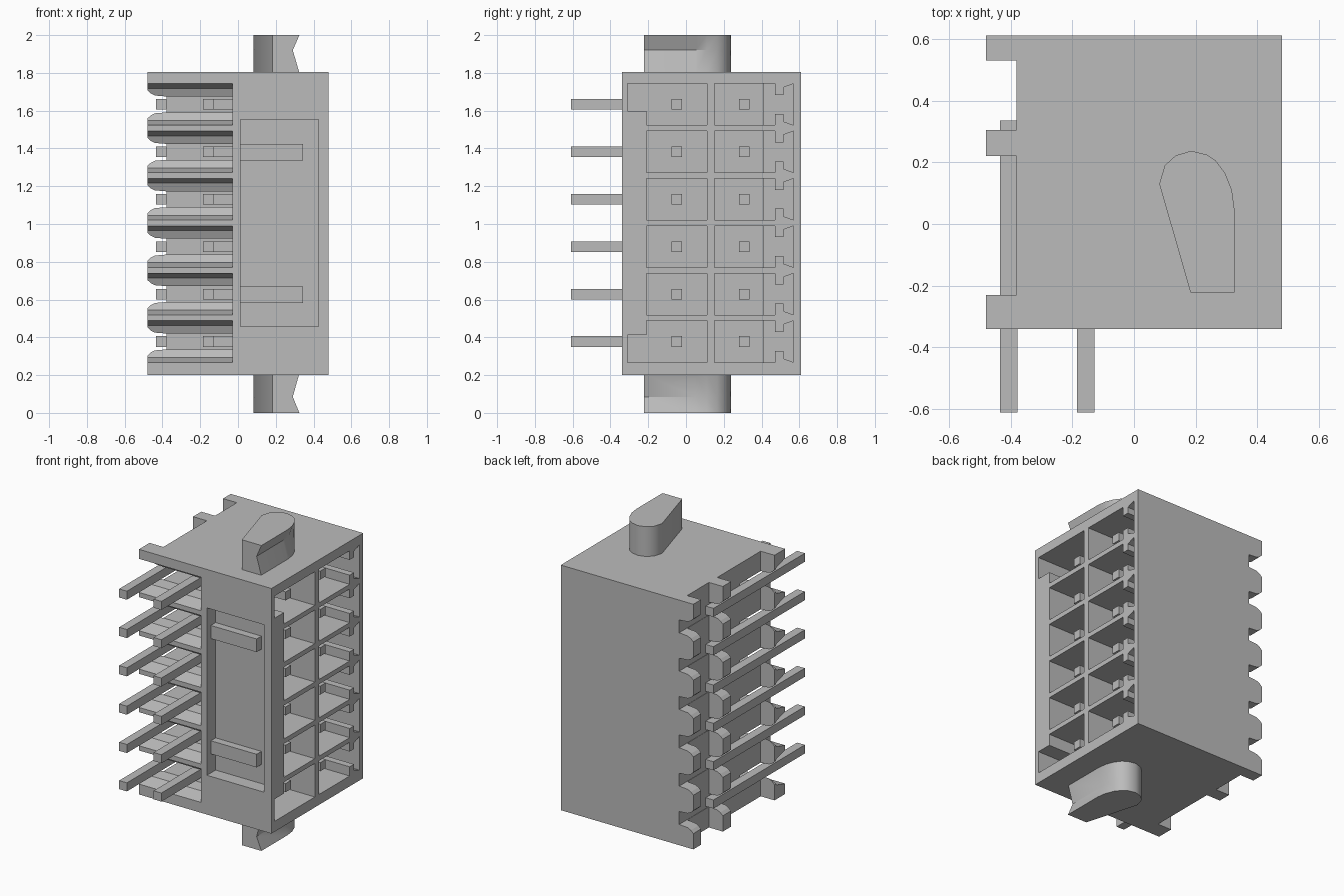
import bpy, bmesh, math
from mathutils import Vector

old = bpy.data.objects.get("Cube")
if old:
    bpy.data.objects.remove(old, do_unlink=True)

grey = bpy.data.materials.new("light_grey")
grey.use_nodes = True
colour = (0.5, 0.5, 0.5, 1)
grey.diffuse_color = colour
grey.node_tree.nodes["Principled BSDF"].inputs["Base Color"].default_value = colour

ROWS = [0.378 + 0.251 * i for i in range(6)]


def place(axis, p, t):
    """Profile point p in the plane across axis, at distance t along it."""
    return {"x": (t, p[0], p[1]), "y": (p[0], t, p[1]), "z": (p[0], p[1], t)}[axis]


def prism(bm, axis, profile, lo, hi):
    rings = [[bm.verts.new(place(axis, p, t)) for p in profile] for t in (lo, hi)]
    faces = [bm.faces.new(r) for r in rings]
    n = len(profile)
    for i in range(n):
        j = (i + 1) % n
        faces.append(bm.faces.new((rings[0][i], rings[0][j], rings[1][j], rings[1][i])))
    bmesh.ops.recalc_face_normals(bm, faces=faces)


def box(bm, x0, x1, y0, y1, z0, z1):
    prism(bm, "z", [(x0, y0), (x1, y0), (x1, y1), (x0, y1)], z0, z1)


def finish(bm, name):
    mesh = bpy.data.meshes.new(name)
    bm.to_mesh(mesh)
    bm.free()
    mesh.materials.append(grey)
    ob = bpy.data.objects.new(name, mesh)
    bpy.context.scene.collection.objects.link(ob)
    return ob


def carve(target, bm):
    cutter = finish(bm, "cutter")
    cutter.hide_render = True
    mod = target.modifiers.new("carve", "BOOLEAN")
    mod.operation, mod.solver, mod.object = "DIFFERENCE", "EXACT", cutter
    bpy.context.view_layer.update()
    result = bpy.data.meshes.new_from_object(
        target.evaluated_get(bpy.context.evaluated_depsgraph_get()))
    target.modifiers.clear()
    target.data = result
    bpy.data.objects.remove(cutter, do_unlink=True)


# Housing block
bm = bmesh.new()
box(bm, -0.48, 0.48, -0.34, 0.61, 0.2, 1.805)
housing = finish(bm, "housing")

# Gaps that leave three rows of standoff posts
bm = bmesh.new()
box(bm, -0.6, -0.38, -0.23, 0.22, 0, 2)
box(bm, -0.6, -0.38, 0.305, 0.53, 0, 2)
carve(housing, bm)

# Flared pin notches through the posts
bm = bmesh.new()
half = [(-0.6, 0.075), (-0.48, 0.075), (-0.462, 0.058), (-0.44, 0.047), (-0.378, 0.042)]
for c in ROWS:
    prism(bm, "y", [(x, c + z) for x, z in half] + [(x, c - z) for x, z in reversed(half)], -0.5, 0.8)
carve(housing, bm)

# Stepped pin channels in the front
bm = bmesh.new()
half = [(-0.4, 0.11), (-0.34, 0.11), (-0.25, 0.085), (-0.23, 0.042), (-0.02, 0.042)]
for c in ROWS:
    prism(bm, "x", [(y, c + z) for y, z in half] + [(y, c - z) for y, z in reversed(half)], -0.6, -0.03)
carve(housing, bm)

# Contact cavities with keyed dovetail slots
bm = bmesh.new()
dovetail = [(0.47, 0.11), (0.47, 0.05), (0.515, 0.05), (0.515, 0.09), (0.57, 0.11)]
for i, c in enumerate(ROWS):
    lower = [(0.11, c - 0.11), (0.11, c + 0.11)]
    if i == 5:
        lower += [(-0.31, c + 0.11), (-0.31, c - 0.035), (-0.21, c - 0.035), (-0.21, c - 0.11)]
    elif i == 0:
        lower += [(-0.21, c + 0.11), (-0.21, c + 0.035), (-0.31, c + 0.035), (-0.31, c - 0.11)]
    else:
        lower += [(-0.21, c + 0.11), (-0.21, c - 0.11)]
    prism(bm, "x", lower, 0.03, 0.6)
    upper = [(0.15, c - 0.11), (0.15, c + 0.11)] + [(y, c + z) for y, z in dovetail]
    upper += [(y, c - z) for y, z in reversed(dovetail)]
    prism(bm, "x", upper, 0.2, 0.6)
carve(housing, bm)

bm = bmesh.new()
for c in ROWS:
    box(bm, 0.03, 0.3, 0.15, 0.41, c - 0.11, c + 0.11)
carve(housing, bm)

# Front panel recess
bm = bmesh.new()
box(bm, 0.013, 0.425, -0.5, -0.25, 0.457, 1.553)
carve(housing, bm)

# Ribs in the recess
for name, c in (("lower_rib", 0.625), ("upper_rib", 1.38)):
    bm = bmesh.new()
    box(bm, 0.01, 0.345, -0.3, -0.245, c - 0.043, c + 0.043)
    finish(bm, name)

# Right-angle pins
R = 0.028
for name, y, x in (("short_pin", -0.05, -0.156), ("long_pin", 0.308, -0.406)):
    for i, c in enumerate(ROWS):
        bm = bmesh.new()
        path = [(0.4, y + R), (x - R, y + R), (x - R, -0.61), (x + R, -0.61), (x + R, y - R), (0.4, y - R)]
        prism(bm, "z", path, c - R, c + R)
        finish(bm, f"{name}_{i + 1}")

# Mounting pegs: teardrop prism with a V groove on the straight side
outline = [(0.183, -0.222), (0.325, -0.222), (0.325, 0.05), (0.317, 0.11), (0.295, 0.165),
           (0.265, 0.205), (0.235, 0.225), (0.185, 0.237), (0.135, 0.222), (0.1, 0.19), (0.082, 0.13)]
for name, levels in (("top_peg", (1.8, 1.92, 2.0)), ("bottom_peg", (0.21, 0.085, 0.0))):
    bm = bmesh.new()
    rings = []
    for z, limit in zip(levels, (1, 0.29, 1)):
        rings.append([bm.verts.new((min(x, limit), y, z)) for x, y in outline])
    bm.faces.new(rings[0])
    bm.faces.new(rings[-1])
    n = len(outline)
    for a, b in zip(rings, rings[1:]):
        for i in range(n):
            j = (i + 1) % n
            bm.faces.new((a[i], a[j], b[j], b[i]))
    bmesh.ops.recalc_face_normals(bm, faces=bm.faces)
    peg = finish(bm, name)
    bpy.ops.object.select_all(action="DESELECT")
    peg.select_set(True)
    bpy.context.view_layer.objects.active = peg
    bpy.ops.object.shade_smooth_by_angle(angle=math.radians(35))
